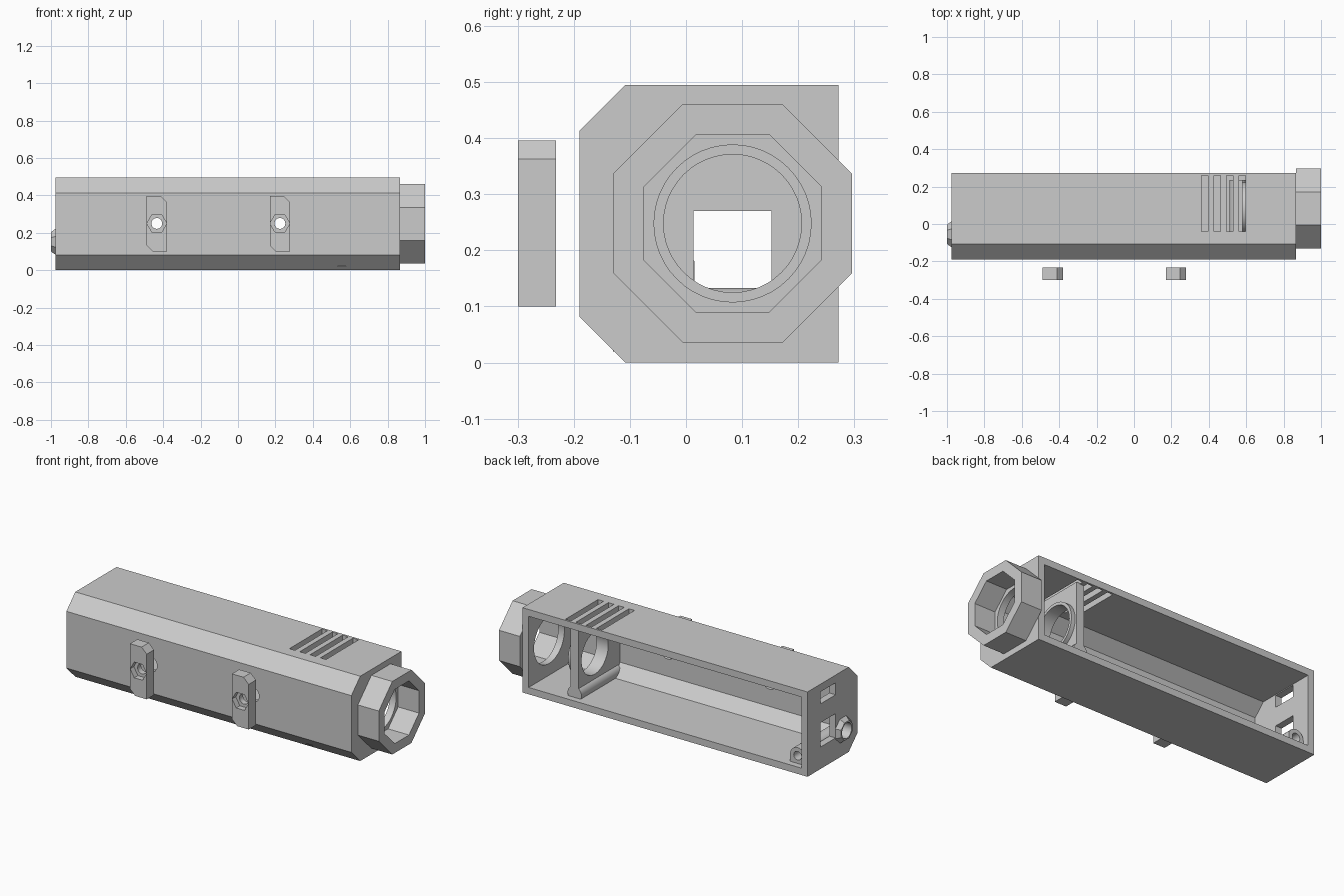
import bpy, bmesh, math

cube = bpy.data.objects.get("Cube")
if cube:
    bpy.data.objects.remove(cube, do_unlink=True)

grey = bpy.data.materials.new("plain grey")
grey.use_nodes = True
grey.diffuse_color = (0.6, 0.6, 0.6, 1)
grey.node_tree.nodes["Principled BSDF"].inputs["Base Color"].default_value = (0.6, 0.6, 0.6, 1)


def place(axis, p, d):
    """Lift a 2D profile point to 3D at depth d along the axis."""
    u, v = p
    return {"x": (d, u, v), "y": (u, d, v), "z": (u, v, d)}[axis]


def prism(name, axis, start, end, profile, end_profile=None):
    bm = bmesh.new()
    low = [bm.verts.new(place(axis, p, start)) for p in profile]
    high = [bm.verts.new(place(axis, p, end)) for p in end_profile or profile]
    bm.faces.new(low)
    bm.faces.new(high)
    n = len(low)
    for i in range(n):
        j = (i + 1) % n
        bm.faces.new((low[i], low[j], high[j], high[i]))
    bmesh.ops.recalc_face_normals(bm, faces=bm.faces)
    mesh = bpy.data.meshes.new(name)
    bm.to_mesh(mesh)
    bm.free()
    mesh.materials.append(grey)
    obj = bpy.data.objects.new(name, mesh)
    bpy.context.collection.objects.link(obj)
    return obj


def ngon(center, r, n=48, turn=0.0):
    return [(center[0] + r * math.cos(turn + math.tau * i / n),
             center[1] + r * math.sin(turn + math.tau * i / n)) for i in range(n)]


def octagon(center, flat):
    return ngon(center, flat / math.cos(math.pi / 8), 8, math.pi / 8)


def rect(u0, u1, v0, v1):
    return [(u0, v0), (u1, v0), (u1, v1), (u0, v1)]


def cut(obj, *cutters):
    """Subtract the cutters from obj and remove them."""
    for c in cutters:
        c.hide_render = True
        mod = obj.modifiers.new("cut", "BOOLEAN")
        mod.operation = "DIFFERENCE"
        mod.solver = "EXACT"
        mod.object = c
    graph = bpy.context.evaluated_depsgraph_get()
    result = bpy.data.meshes.new_from_object(obj.evaluated_get(graph))
    obj.modifiers.clear()
    obj.data = result
    for c in cutters:
        bpy.data.objects.remove(c, do_unlink=True)


def smooth(obj):
    bpy.ops.object.select_all(action="DESELECT")
    obj.select_set(True)
    bpy.context.view_layer.objects.active = obj
    bpy.ops.object.shade_smooth_by_angle(angle=math.radians(25))


def shell(y0, y1, z0, z1, c):
    """Box section with both front corners chamfered."""
    return [(y0 + c, z0), (y1, z0), (y1, z1), (y0 + c, z1), (y0, z1 - c), (y0, z0 + c)]


WALL = 0.04
BORE = (0.083, 0.248)
JACK = (-0.055, 0.152)
CLIPS = (-0.434, 0.224)
CLIP_Z = 0.25

# Housing: chamfered box, open at the back
housing = prism("housing", "x", -0.975, 0.865, shell(-0.19, 0.272, 0, 0.495, 0.082))
holes = [
    prism("cavity", "x", -0.975 + WALL, 0.865 - WALL,
          shell(-0.15, 0.4, WALL, 0.495 - WALL, 0.065)),
    prism("bore_cut", "x", 0.8, 0.9, ngon(BORE, 0.14)),
    prism("window_cut", "x", -1, -0.9, rect(0.013, 0.152, 0.128, 0.27)),
    prism("slot_cut", "x", -1, -0.9, rect(0.013, 0.152, 0.38, 0.45)),
    prism("jack_cut", "x", -1, -0.9, ngon(JACK, 0.045, 24)),
]
for i in range(4):
    x = 0.36 + i * 0.0667
    holes.append(prism("vent_cut", "z", 0.4, 0.6, rect(x, x + 0.036, -0.04, 0.26)))
for x in CLIPS:
    holes.append(prism("mount_cut", "y", -0.25, -0.1, ngon((x, CLIP_Z), 0.045, 24)))
cut(housing, *holes)
smooth(housing)

# Octagonal collar on the end
collar = prism("end_collar", "x", 0.865, 1.0, octagon(BORE, 0.213))
cut(collar, prism("collar_cut", "x", 0.8, 1.1, octagon(BORE, 0.158)))

# Inner partition with its bored ring and foot
partition = prism("partition", "x", 0.53, 0.58, shell(-0.155, 0.235, 0.035, 0.46, 0.067))
cut(partition, prism("partition_cut", "x", 0.4, 0.7, ngon(BORE, 0.123)))
smooth(partition)
ring = prism("partition_ring", "x", 0.58, 0.605, ngon(BORE, 0.14))
cut(ring, prism("ring_cut", "x", 0.5, 0.7, ngon(BORE, 0.123)))
smooth(ring)
foot = prism("partition_foot", "y", -0.13, 0.235, ngon((0.555, 0.06), 0.045, 24))
cut(foot, prism("foot_trim", "y", -0.3, 0.4, rect(0.4, 0.7, -0.1, 0.02)))
smooth(foot)

# Screw boss in the lower corner
dome = [(-0.885 + 0.048 * math.cos(math.pi * i / 12),
         0.085 + 0.048 * math.sin(math.pi * i / 12)) for i in range(13)]
boss = prism("screw_boss", "y", -0.13, 0.235, dome + [(-0.933, 0.03), (-0.837, 0.03)])
cut(boss, prism("boss_cut", "y", 0.05, 0.4, ngon((-0.885, 0.085), 0.025, 20)))
smooth(boss)

# Tapered socket on the closed end
socket = prism("socket", "x", -1.0, -0.975, octagon(JACK, 0.052), octagon(JACK, 0.07))
cut(socket, prism("socket_cut", "x", -1.1, -0.9, ngon(JACK, 0.045, 24)))
smooth(socket)

# Two clips standing off the front, each with a hexagonal nut pocket
for side, x in zip(("right", "left"), CLIPS):
    w, c, z0, z1 = 0.054, 0.033, 0.1, 0.396
    outline = [(x - w, z0 + c), (x - w + c, z0), (x + w, z0),
               (x + w, z1 - c), (x + w - c, z1), (x - w, z1)]
    clip = prism(side + "_clip", "y", -0.299, -0.232, outline)
    cut(clip,
        prism("nut_cut", "y", -0.35, -0.265, ngon((x, CLIP_Z), 0.053, 6)),
        prism("bolt_cut", "y", -0.35, -0.2, ngon((x, CLIP_Z), 0.029, 24)))
    smooth(clip)
